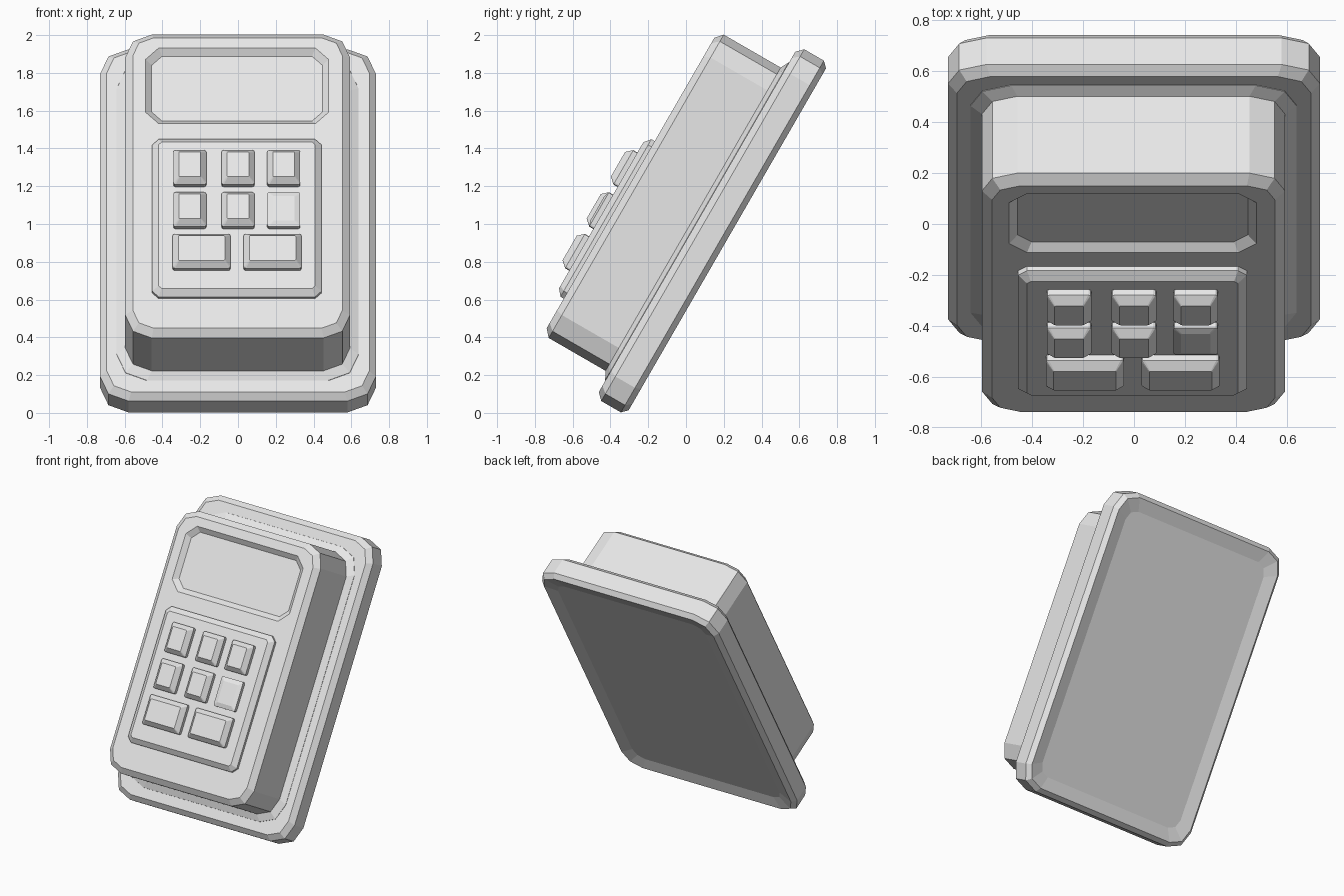
import bpy
import bmesh
import math

cube = bpy.data.objects.get("Cube")
if cube:
    bpy.data.objects.remove(cube, do_unlink=True)

TILT = math.radians(60)   # the device leans back; parts are built flat and tilted

grey = bpy.data.materials.new("light_grey")
grey.use_nodes = True
grey.diffuse_color = (0.8, 0.8, 0.8, 1)
grey.node_tree.nodes["Principled BSDF"].inputs["Base Color"].default_value = (0.8, 0.8, 0.8, 1)


def ring(rect, height, inset=0.0, radius=0.1, bulge=0.293):
    """Rectangle outline with two-segment corners; bulge 0.5 gives a straight chamfer."""
    x0, x1, y0, y1 = rect
    x0, x1, y0, y1 = x0 + inset, x1 - inset, y0 + inset, y1 - inset
    r, m = radius, radius * bulge
    points = []
    for cx, cy, sx, sy in ((x0, y0, 1, 1), (x1, y0, -1, 1), (x1, y1, -1, -1), (x0, y1, 1, -1)):
        corner = [(cx, cy + sy * r), (cx + sx * m, cy + sy * m), (cx + sx * r, cy)]
        if sx != sy:
            corner.reverse()
        points += corner
    return [(x, y, height) for x, y in points]


def loft(name, rings):
    """Skin a stack of matching outlines and cap both ends."""
    bm = bmesh.new()
    loops = [[bm.verts.new(p) for p in r] for r in rings]
    for a, b in zip(loops, loops[1:]):
        for i in range(len(a)):
            j = (i + 1) % len(a)
            bm.faces.new((a[i], a[j], b[j], b[i]))
    bm.faces.new(loops[0][::-1])
    bm.faces.new(loops[-1])
    bmesh.ops.recalc_face_normals(bm, faces=bm.faces)
    mesh = bpy.data.meshes.new(name)
    bm.to_mesh(mesh)
    bm.free()
    mesh.materials.append(grey)
    obj = bpy.data.objects.new(name, mesh)
    obj.rotation_euler.x = TILT
    bpy.context.collection.objects.link(obj)
    return obj


# Back plate with bevelled rims and a shallow dished back
plate = (-0.73, 0.73, -0.17, 1.98)
loft("back_plate", [
    ring(plate, 0.29, 0.12, 0.08),
    ring(plate, 0.27, 0.03, 0.13),
    ring(plate, 0.30, 0, 0.15),
    ring(plate, 0.42, 0, 0.15),
    ring(plate, 0.455, 0.035, 0.13),
])

# Housing with a narrow foot, bevelled front and sunken screen
body = (-0.597, 0.593, -0.02, 1.834)
screen = (-0.49, 0.48, 1.27, 1.732)
loft("housing", [
    ring(body, 0.44, -0.05, 0.16),
    ring(body, 0.457, -0.045, 0.16),
    ring(body, 0.48, 0, 0.14),
    ring(body, 0.828, 0, 0.14),
    ring(body, 0.863, 0.04, 0.11),
    ring(screen, 0.863, 0, 0.07, 0.5),
    ring(screen, 0.833, 0.033, 0.055, 0.5),
])

# Raised panel under the keys
panel = (-0.455, 0.443, 0.2, 1.163)
loft("key_panel", [
    ring(panel, 0.85, 0, 0.035, 0.5),
    ring(panel, 0.883, 0, 0.035, 0.5),
    ring(panel, 0.912, 0.035, 0.015, 0.5),
])


def key(name, x, y, half_width, top=0.97):
    rect = (x - half_width, x + half_width, y - 0.105, y + 0.105)
    loft(name, [
        ring(rect, 0.9, 0, 0.012),
        ring(rect, 0.937, 0, 0.012),
        ring(rect, top, 0.03, 0.005),
    ])


# Two rows of square keys, the last one flatter, then a row of wide keys
for row, y in enumerate((0.96, 0.703)):
    for col, x in enumerate((-0.255, 0.0, 0.242)):
        flat = row == 1 and col == 2
        key(f"key_{row + 1}_{col + 1}", x, y, 0.0875, 0.948 if flat else 0.97)
for side, x in (("right", -0.193), ("left", 0.183)):
    key(f"wide_key_{side}", x, 0.448, 0.153)
